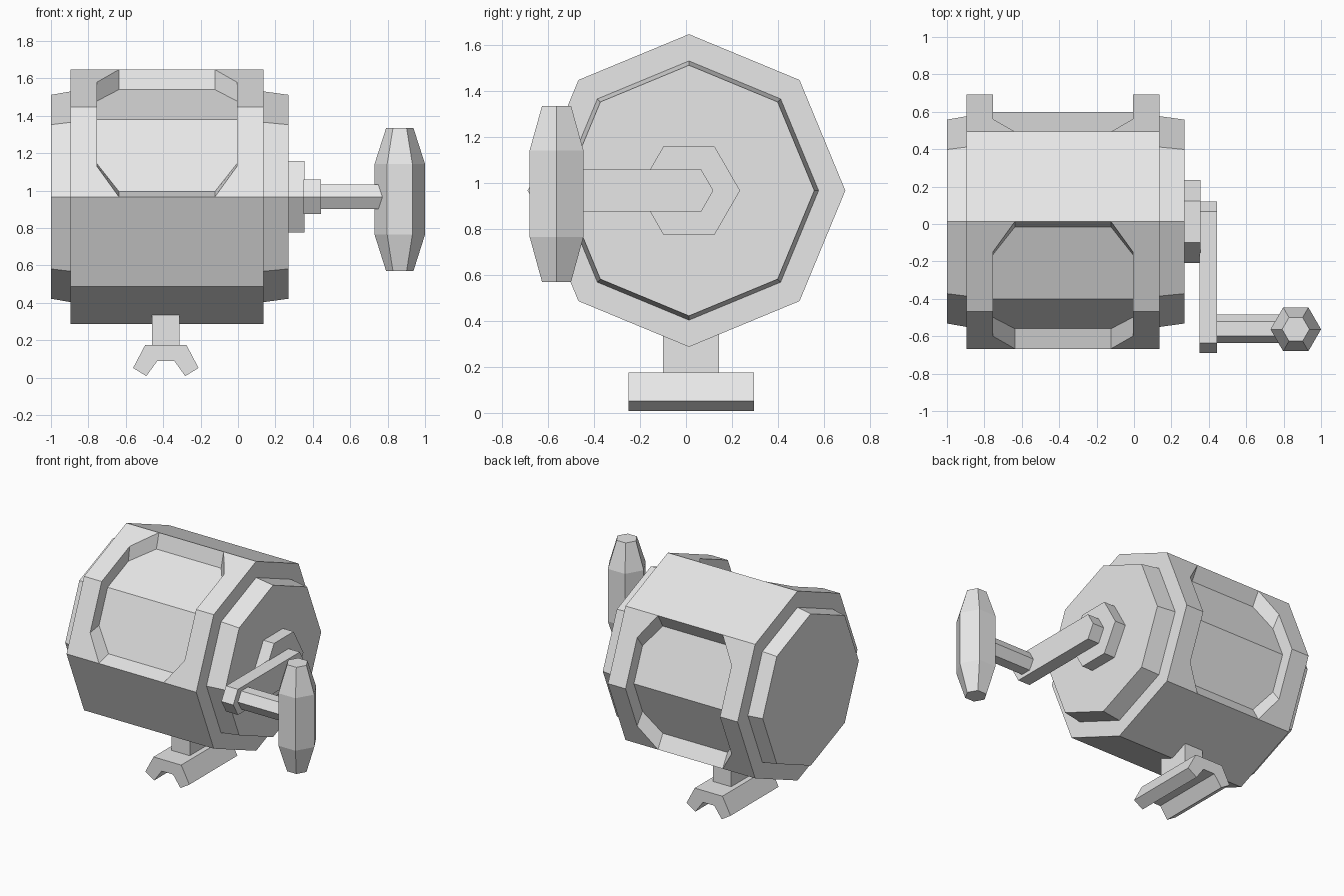
import bpy
from math import cos, sin, radians
from mathutils import Vector

if "Cube" in bpy.data.objects:
    bpy.data.objects.remove(bpy.data.objects["Cube"])

grey = bpy.data.materials.new("plain_grey")
grey.use_nodes = True
COLOUR = (0.8, 0.8, 0.8, 1)
grey.diffuse_color = COLOUR
grey.node_tree.nodes["Principled BSDF"].inputs["Base Color"].default_value = COLOUR

CY, CZ = 0.013, 0.967          # spool axis


def make(name, faces):
    """Object from polygons given as point lists, welded, normals outward."""
    import bmesh
    bm = bmesh.new()
    for pts in faces:
        bm.faces.new([bm.verts.new(p) for p in pts])
    bmesh.ops.remove_doubles(bm, verts=bm.verts[:], dist=1e-4)
    bmesh.ops.recalc_face_normals(bm, faces=bm.faces[:])
    mesh = bpy.data.meshes.new(name)
    bm.to_mesh(mesh)
    bm.free()
    mesh.materials.append(grey)
    ob = bpy.data.objects.new(name, mesh)
    bpy.context.collection.objects.link(ob)
    return ob


def loft(name, rings):
    """Capped solid through matching rings of points."""
    n = len(rings[0])
    faces = [rings[0], rings[-1]]
    for a, b in zip(rings, rings[1:]):
        faces += [[a[i], a[(i + 1) % n], b[(i + 1) % n], b[i]] for i in range(n)]
    return make(name, faces)


def ring(n, r, x, cy=CY, cz=CZ):
    """Regular polygon across the x axis, with a corner towards +y."""
    return [Vector((x, cy + r * cos(radians(360 * i / n)), cz + r * sin(radians(360 * i / n))))
            for i in range(n)]


# Octagonal housing with two recessed windows, each wrapping two sides
X0, X1 = -0.895, 0.135
MID, WIDE, NARROW = -0.38, 0.375, 0.257


def rim(r, corner, s, x):
    """Point s sides along the octagon from the given corner."""
    pts = ring(8, r, x)
    k = min(int(s), 1)
    return pts[(corner + k) % 8].lerp(pts[(corner + k + 1) % 8], s - k)


def window(corner):
    R, r = 0.68, 0.585
    faces = []
    for sign, end in ((-1, X0), (1, X1)):
        n, w = MID + sign * NARROW, MID + sign * WIDE
        outer = [(n, 0), (w, 0.34), (w, 1), (w, 1.66), (n, 2)]
        inner = [(n, 0.07), (w, 0.43), (w, 1), (w, 1.57), (n, 1.93)]
        o = [rim(R, corner, s, x) for x, s in outer]
        i = [rim(r, corner, s, x) for x, s in inner]
        e = [rim(R, corner, s, end) for s in (0, 1, 2)]
        faces += [[e[0], o[0], o[1], o[2], e[1]], [e[1], o[2], o[3], o[4], e[2]]]
        faces += [[o[k], o[k + 1], i[k + 1], i[k]] for k in range(4)]
        if sign < 0:
            lo, li = o, i
    # sills and the two floor panels
    faces += [[lo[k], o[k], i[k], li[k]] for k in (0, 4)]
    faces += [li[:3] + i[2::-1], li[2:] + i[:1:-1]]
    return faces


ends = [ring(8, 0.68, X0), ring(8, 0.68, X1)]
a, b = ends
housing = ends + window(2) + window(7)
housing += [[a[k], a[(k + 1) % 8], b[(k + 1) % 8], b[k]] for k in (1, 4, 5, 6)]
make("housing", housing)

# Tapered end caps
loft("right_cap", [ring(8, 0.565, X0 + 0.01), ring(8, 0.545, -1.0)])
loft("left_cap", [ring(8, 0.565, X1 - 0.01), ring(8, 0.545, 0.27)])

# Crank hub, arm and knob shaft
loft("crank_hub", [ring(6, 0.222, 0.26), ring(6, 0.222, 0.355)])


def arm_ring(x):
    back, front = ring(6, 0.106, x), ring(6, 0.106, x, -0.583)
    return [back[5], back[0], back[1], front[2], front[3], front[4]]


loft("crank_arm", [arm_ring(0.35), arm_ring(0.445)])
KY = -0.56
loft("knob_shaft", [ring(6, 0.076, 0.44, KY), ring(6, 0.076, 0.80, KY)])


# Upright hexagonal knob, narrowed at both ends
def knob_ring(r, z):
    return [Vector((0.865 + r * cos(radians(60 * i)), KY - 0.003 + r * sin(radians(60 * i)), z))
            for i in range(6)]


loft("crank_knob", [knob_ring(0.073, 0.57), knob_ring(0.135, 0.765),
                    knob_ring(0.135, 1.142), knob_ring(0.073, 1.335)])


# Stem and forked foot
def profile(half, y):
    pts = half + [(-x, z) for x, z in reversed(half)]
    return [Vector((x - 0.386, y, z)) for x, z in pts]


stem = [(0.073, 0.17), (0.073, 0.42)]
loft("foot_stem", [profile(stem, -0.1), profile(stem, 0.143)])
foot = [(0.11, 0.175), (0.175, 0.052), (0.104, 0.008), (0.045, 0.09)]
loft("foot", [profile(foot, -0.25), profile(foot, 0.295)])
